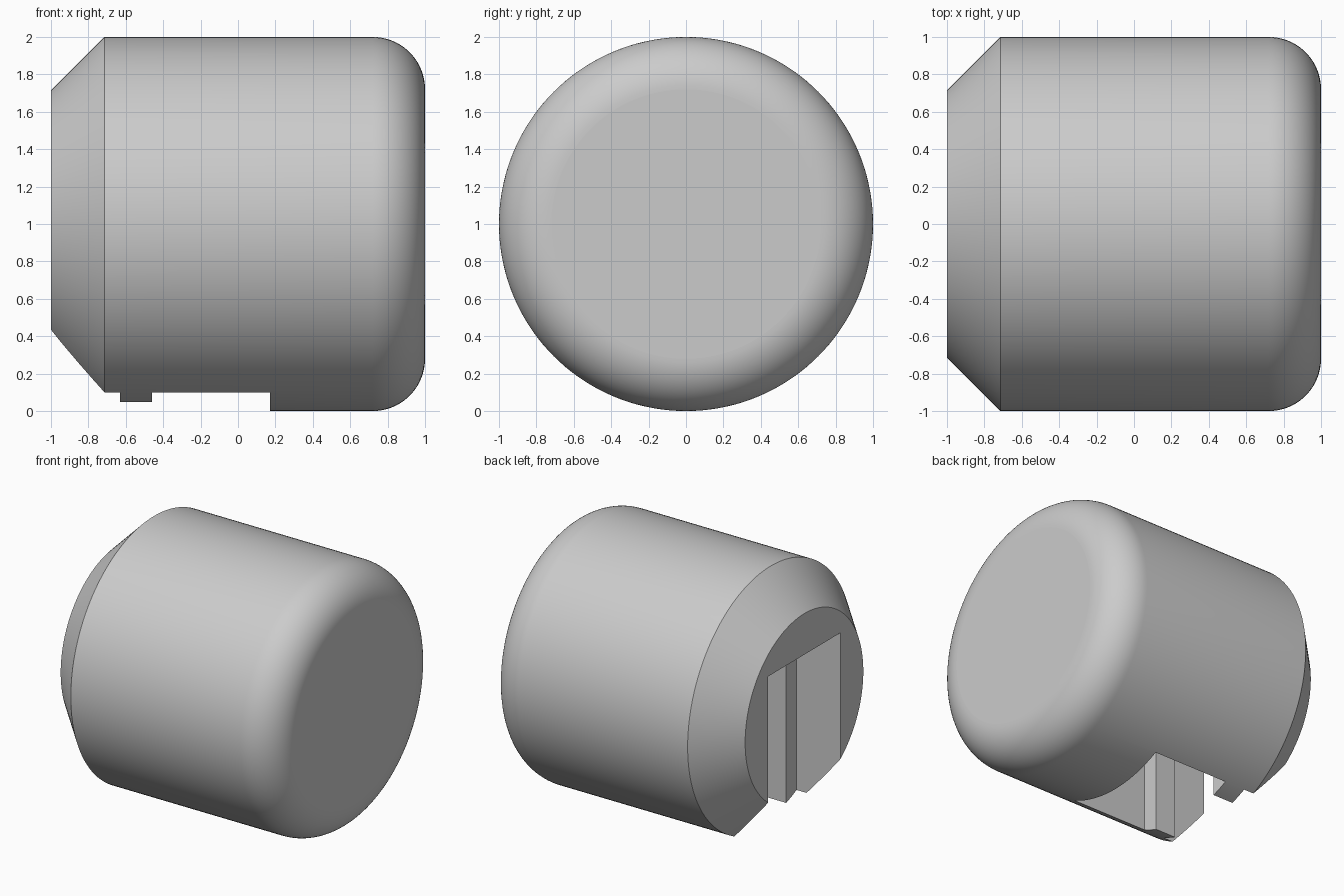
import bpy
import bmesh
from math import cos, sin, pi, tau

if "Cube" in bpy.data.objects:
    bpy.data.objects.remove(bpy.data.objects["Cube"])

grey = bpy.data.materials.new("plain grey")
grey.use_nodes = True
colour = (0.6, 0.6, 0.6, 1)
grey.diffuse_color = colour
grey.node_tree.nodes["Principled BSDF"].inputs["Base Color"].default_value = colour


def finish(bm, name):
    bmesh.ops.recalc_face_normals(bm, faces=bm.faces)
    mesh = bpy.data.meshes.new(name)
    bm.to_mesh(mesh)
    bm.free()
    mesh.materials.append(grey)
    obj = bpy.data.objects.new(name, mesh)
    bpy.context.collection.objects.link(obj)
    return obj


# Round body: chamfered at one end, filleted at the other
chamfer, fillet, arc_steps = 0.286, 0.28, 20
profile = [(-1, 1 - chamfer), (-1 + chamfer, 1)]
for i in range(arc_steps + 1):
    a = pi / 2 * (1 - i / arc_steps)
    profile.append((1 - fillet + fillet * cos(a), 1 - fillet + fillet * sin(a)))

bm = bmesh.new()
verts = [bm.verts.new((x, 0, 1 + r)) for x, r in profile]
edges = [bm.edges.new(pair) for pair in zip(verts, verts[1:])]
bmesh.ops.spin(bm, geom=verts + edges, cent=(0, 0, 1), axis=(1, 0, 0),
               angle=tau, steps=144)
bmesh.ops.remove_doubles(bm, verts=bm.verts, dist=0.0005)
bmesh.ops.holes_fill(bm, edges=bm.edges, sides=0)
body = finish(bm, "cap_body")

# Slot open at the end and underneath, narrowed by a rib on each wall
half, rib = 0.436, 0.31
side = [(-1.2, half), (-0.63, half), (-0.63, rib),
        (-0.46, rib), (-0.46, half), (0.17, half)]
plan = side + [(x, -y) for x, y in reversed(side)]
bm = bmesh.new()
base = bm.faces.new([bm.verts.new((x, y, -0.3)) for x, y in plan])
top = bmesh.ops.extrude_face_region(bm, geom=[base])["geom"]
bmesh.ops.translate(bm, vec=(0, 0, 1.7),
                    verts=[v for v in top if isinstance(v, bmesh.types.BMVert)])
cutter = finish(bm, "slot_cutter")
cutter.hide_render = True

# Cut the slot and apply it
cut = body.modifiers.new("slot", "BOOLEAN")
cut.operation = "DIFFERENCE"
cut.solver = "EXACT"
cut.object = cutter
bpy.context.view_layer.objects.active = body
body.select_set(True)
cutter.select_set(False)
bpy.ops.object.modifier_apply(modifier=cut.name)
bpy.data.objects.remove(cutter)

# Smooth the round surfaces, keep the end faces flat
bpy.ops.object.shade_smooth_by_angle(angle=pi / 6)
for face in body.data.polygons:
    if abs(face.normal.x) > 0.9999:
        face.use_smooth = False
